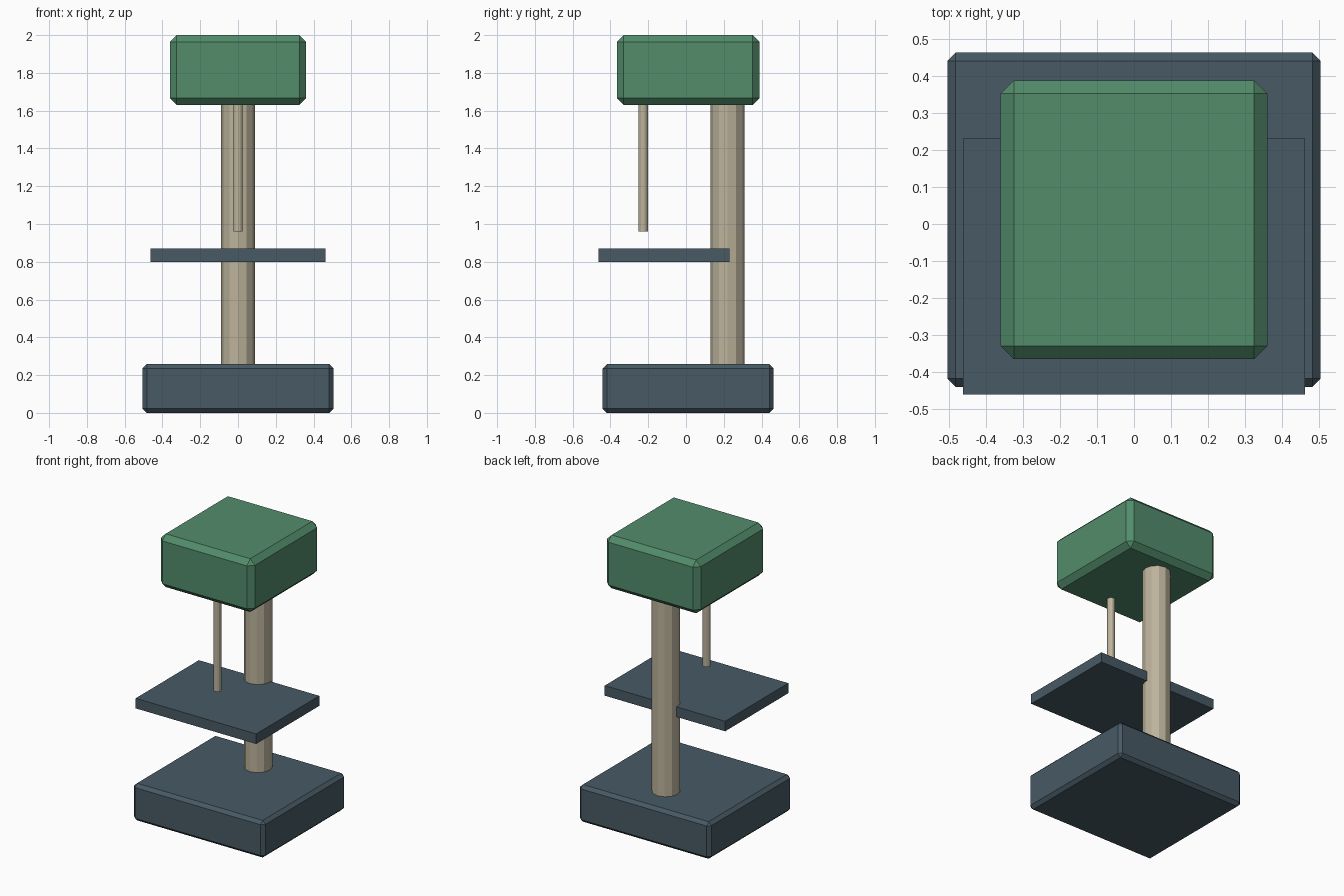
import bpy, bmesh
from mathutils import Matrix, Vector

if "Cube" in bpy.data.objects:
    bpy.data.objects.remove(bpy.data.objects["Cube"])


def material(name, srgb):
    lin = [((c / 255 + 0.055) / 1.055) ** 2.4 for c in srgb]
    m = bpy.data.materials.new(name)
    m.diffuse_color = (*lin, 1)
    m.use_nodes = True
    m.node_tree.nodes["Principled BSDF"].inputs["Base Color"].default_value = m.diffuse_color
    return m


green = material("machine green", (82, 140, 107))
slate = material("cast iron slate", (72, 90, 101))
steel = material("warm steel", (188, 179, 155))


def finish(name, bm, mat):
    mesh = bpy.data.meshes.new(name)
    bm.to_mesh(mesh)
    bm.free()
    mesh.materials.append(mat)
    ob = bpy.data.objects.new(name, mesh)
    bpy.context.collection.objects.link(ob)
    return ob


def block(name, lo, hi, mat, chamfer=0):
    lo, hi = Vector(lo), Vector(hi)
    bm = bmesh.new()
    bmesh.ops.create_cube(bm, size=1, matrix=Matrix.Translation((lo + hi) / 2)
                          @ Matrix.Diagonal((*(hi - lo), 1)))
    ob = finish(name, bm, mat)
    if chamfer:
        mod = ob.modifiers.new("chamfer", 'BEVEL')
        mod.width = chamfer
        mod.segments = 1
    return ob


def rod(name, y, radius, z0, z1, mat, sides=12):
    bm = bmesh.new()
    bmesh.ops.create_cone(bm, cap_ends=True, segments=sides, radius1=radius,
                          radius2=radius, depth=z1 - z0,
                          matrix=Matrix.Translation((0, y, (z0 + z1) / 2)))
    return finish(name, bm, mat)


# Heavy foot and the work table above it
block("base", (-0.505, -0.441, 0), (0.505, 0.464, 0.258), slate, 0.022)
block("work_table", (-0.463, -0.462, 0.80), (0.463, 0.231, 0.87), slate)

# Motor head
block("head", (-0.361, -0.366, 1.63), (0.361, 0.389, 2.0), green, 0.036)

# Rear column and front spindle, both seated into the head
rod("column", 0.22, 0.09, 0.24, 1.65, steel)
rod("spindle", -0.226, 0.025, 0.96, 1.65, steel)
